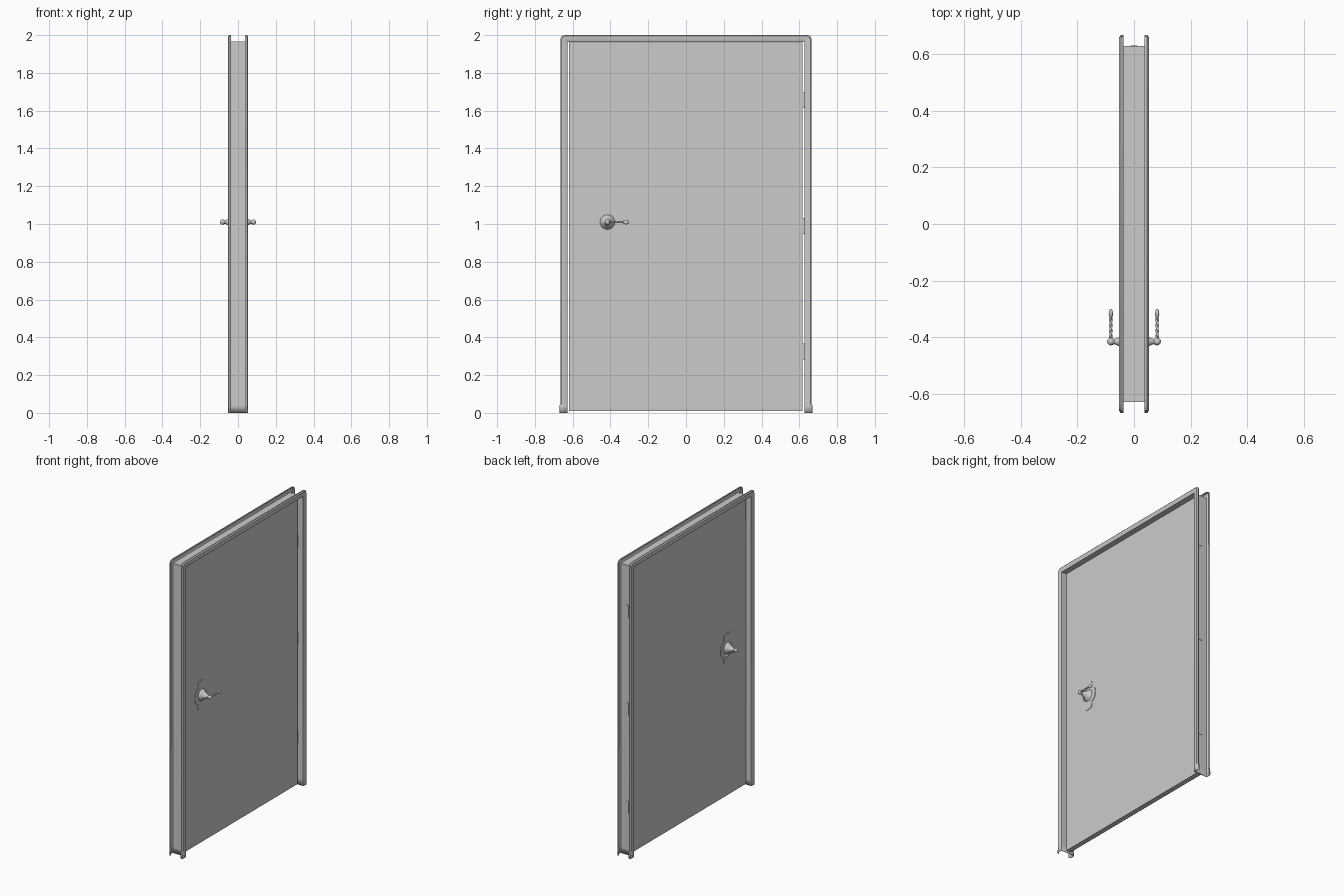
import bpy, bmesh
from math import sin, cos, pi

if "Cube" in bpy.data.objects:
    bpy.data.objects.remove(bpy.data.objects["Cube"])

HY, HZ = -0.416, 1.01       # handle centre
DOOR_X = 0.017              # half thickness of the door leaf


def finish(name, bm, smooth=False, mirror=False):
    bmesh.ops.recalc_face_normals(bm, faces=bm.faces)
    me = bpy.data.meshes.new(name)
    bm.to_mesh(me)
    bm.free()
    ob = bpy.data.objects.new(name, me)
    bpy.context.collection.objects.link(ob)
    if mirror:
        ob.modifiers.new("Mirror", 'MIRROR').use_axis = (True, False, False)
    if smooth:
        bpy.context.view_layer.objects.active = ob
        bpy.ops.object.select_all(action='DESELECT')
        ob.select_set(True)
        bpy.ops.object.shade_smooth_by_angle(angle=0.7)
    return ob


def box(name, lo, hi):
    bm = bmesh.new()
    bmesh.ops.create_cube(bm, size=1)
    for v in bm.verts:
        v.co = [lo[i] + (v.co[i] + 0.5) * (hi[i] - lo[i]) for i in range(3)]
    return finish(name, bm)


def loft(bm, rings, closed=True, caps=True):
    vs = [[bm.verts.new(p) for p in r] for r in rings]
    n = len(rings[0])
    for a, b in zip(vs, vs[1:]):
        for i in range(n if closed else n - 1):
            j = (i + 1) % n
            bm.faces.new((a[i], a[j], b[j], b[i]))
    if caps:
        bm.faces.new(vs[0])
        bm.faces.new(vs[-1])


def lathe_x(bm, prof, n=20):
    # rings around the handle axis, prof = (x, radius)
    loft(bm, [[(x, HY + r * cos(2 * pi * i / n), HZ + r * sin(2 * pi * i / n))
               for i in range(n)] for x, r in prof])


# Frame: one pressed-sheet profile swept up, across and down
half = [(0.038, 0.034), (0.046, 0.035), (0.0515, 0.029), (0.0515, 0.003), (0.049, 0.0)]
profile = half + [(-x, d) for x, d in reversed(half)]
Y0, Z0 = 0.629, 1.965


def frame_ring(k):
    ring = []
    for x, d in profile:
        c = d * 0.6             # clipped outer corners
        f = d * 1.12            # slightly flared feet
        side = [(Y0 + f, 0), (Y0 + f, 0.04), (Y0 + d, 0.045),
                (Y0 + d, Z0 + d - c), (Y0 + d - 0.3 * c, Z0 + d - 0.3 * c),
                (Y0 + d - c, Z0 + d)]
        y, z = side[k] if k < 6 else side[11 - k]
        ring.append((x, -y if k < 6 else y, z))
    return ring


bm = bmesh.new()
loft(bm, [frame_ring(k) for k in range(12)], closed=False, caps=False)
bmesh.ops.remove_doubles(bm, verts=bm.verts, dist=1e-5)
frame = finish("door_frame", bm, smooth=True)
sol = frame.modifiers.new("Sheet", 'SOLIDIFY')
sol.thickness, sol.offset = 0.002, 0

# Door leaf
box("door_leaf", (-DOOR_X, -0.62, 0.01), (DOOR_X, 0.616, 1.96))

# Hinges in the gap
for i, z in enumerate((0.325, 0.99, 1.655)):
    box(f"hinge_{i + 1}", (-0.012, 0.612, z - 0.042), (0.012, 0.632, z + 0.042))

# Lobed backplate, outlined from one quarter
quarter = [(0.072, 0.0), (0.07, 0.02), (0.062, 0.037), (0.05, 0.05), (0.038, 0.056),
           (0.04, 0.075), (0.034, 0.092), (0.018, 0.099), (0.0, 0.1)]
top = quarter + [(-y, z) for y, z in quarter[-2::-1]]
outline = top + [(y, -z) for y, z in top[-2:0:-1]]
bm = bmesh.new()
loft(bm, [[(x, HY + y, HZ + z) for y, z in outline] for x in (DOOR_X - 0.002, DOOR_X + 0.003)])
finish("handle_backplates", bm, mirror=True)

# Trumpet-shaped spindle ending in a ball
ball = [(0.082 - 0.013 * cos(a), 0.0135 * sin(a)) for a in (pi * k / 10 for k in range(3, 10))]
bm = bmesh.new()
lathe_x(bm, [(DOOR_X, 0.04), (0.024, 0.038), (0.034, 0.028), (0.046, 0.02),
             (0.056, 0.015), (0.064, 0.011), (0.07, 0.009)] + ball + [(0.095, 0.002)])
finish("handle_spindles", bm, smooth=True, mirror=True)

# Twisted lever bar
bm = bmesh.new()
rings = []
for k in range(25):
    t = k / 24
    rings.append([(0.082 + 0.006 * cos(a), HY + 0.008 + 0.078 * t, HZ + 0.006 * sin(a))
                  for a in (pi / 4 + i * pi / 2 + 2 * pi * t for i in range(4))])
loft(bm, rings)
finish("lever_bars", bm, mirror=True)

# Rounded lever tip
bm = bmesh.new()
bmesh.ops.create_uvsphere(bm, u_segments=16, v_segments=10, radius=1)
for v in bm.verts:
    v.co = (0.082 + v.co.x * 0.0075, -0.318 + v.co.y * 0.018, HZ + v.co.z * 0.012)
finish("lever_tips", bm, smooth=True, mirror=True)
